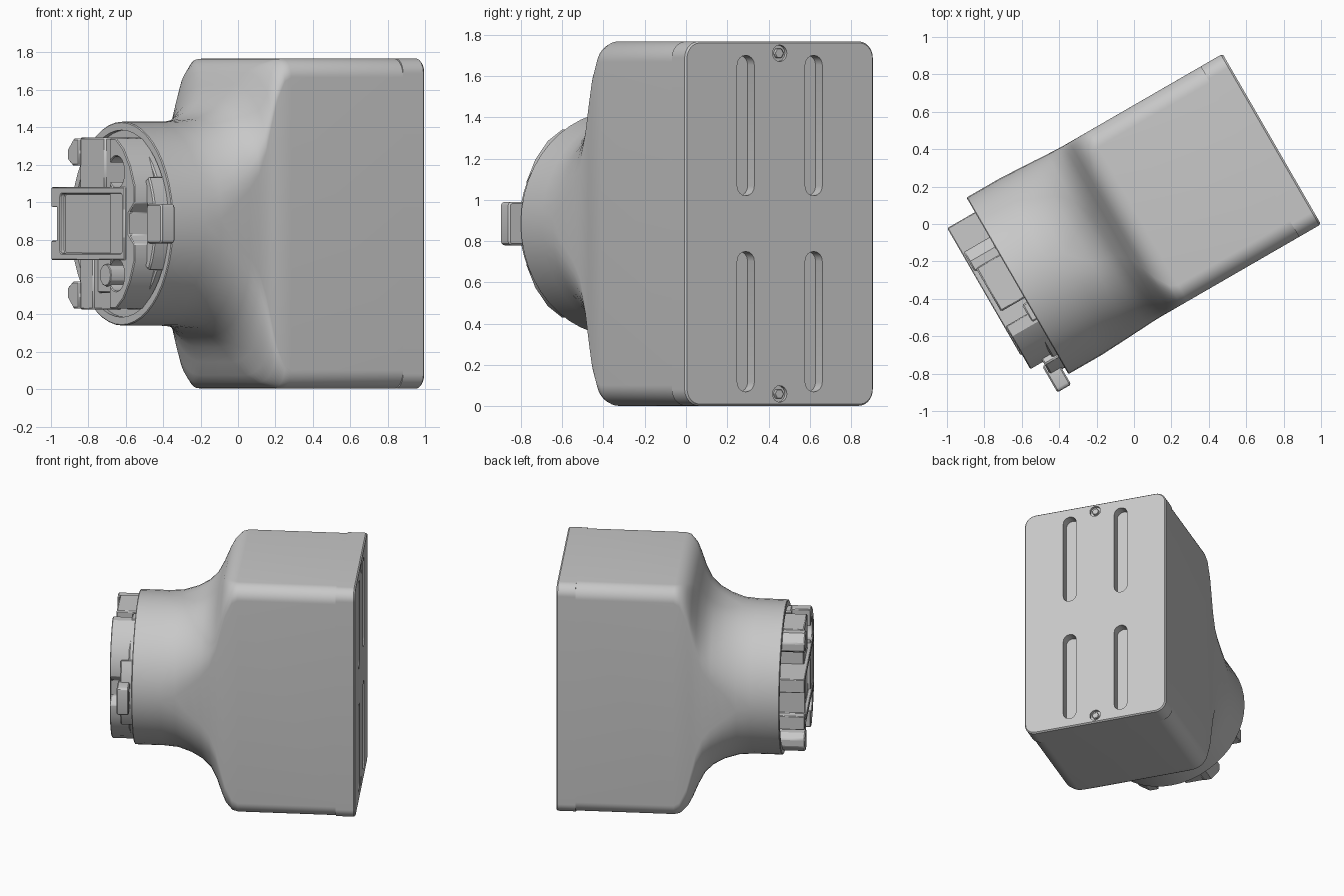
import bpy, bmesh, math
from mathutils import Matrix

if "Cube" in bpy.data.objects:
    bpy.data.objects.remove(bpy.data.objects["Cube"])

grey = bpy.data.materials.new("plain_grey")
grey.use_nodes = True
grey.diffuse_color = (0.58, 0.58, 0.58, 1)
grey.node_tree.nodes["Principled BSDF"].inputs["Base Color"].default_value = (0.58, 0.58, 0.58, 1)

# Local frame: first axis runs from coupling to lid, the others are across and up
PLACE = Matrix.Rotation(math.radians(30), 4, 'Z') @ Matrix.Translation((0, 0.025, 0.885))


def rounded(hw, hh, r, n=12, ca=0, cb=0):
    """Rounded rectangle outline; a circle when r equals both half sizes."""
    pts = []
    for k, (sx, sy) in enumerate([(1, 1), (-1, 1), (-1, -1), (1, -1)]):
        for i in range(n + 1):
            t = (k + i / n) * math.pi / 2
            pts.append((ca + sx * (hw - r) + r * math.cos(t),
                        cb + sy * (hh - r) + r * math.sin(t)))
    return pts


def disc(r, ca=0, cb=0, n=24):
    return [(ca + r * math.cos(i * math.tau / n), cb + r * math.sin(i * math.tau / n))
            for i in range(n)]


def rect(a0, a1, b0, b1):
    return [(a0, b0), (a1, b0), (a1, b1), (a0, b1)]


def flip(pts):
    return [(a, -b) for a, b in pts]


def symmetric(half):
    return half + flip(half)[::-1]


def loft(name, sections):
    """Closed skin through a list of (u, outline)."""
    bm = bmesh.new()
    rings = [[bm.verts.new((u, a, b)) for a, b in pts] for u, pts in sections]
    for p, q in zip(rings, rings[1:]):
        for i in range(len(p)):
            j = (i + 1) % len(p)
            bm.faces.new((p[i], p[j], q[j], q[i]))
    bm.faces.new(rings[0])
    bm.faces.new(rings[-1])
    bmesh.ops.remove_doubles(bm, verts=bm.verts, dist=0.0005)
    bmesh.ops.recalc_face_normals(bm, faces=bm.faces)
    bm.transform(PLACE)
    me = bpy.data.meshes.new(name)
    bm.to_mesh(me)
    bm.free()
    me.materials.append(grey)
    ob = bpy.data.objects.new(name, me)
    bpy.context.collection.objects.link(ob)
    return ob


def activate(ob):
    bpy.ops.object.select_all(action='DESELECT')
    ob.select_set(True)
    bpy.context.view_layer.objects.active = ob


def cut(ob, outline, u0, u1):
    cutter = loft("cutter", [(u0, outline), (u1, outline)])
    cutter.hide_render = True
    mod = ob.modifiers.new("cut", 'BOOLEAN')
    mod.operation = 'DIFFERENCE'
    mod.solver = 'EXACT'
    mod.object = cutter
    activate(ob)
    bpy.ops.object.modifier_apply(modifier=mod.name)
    bpy.data.objects.remove(cutter)


def smooth(ob, angle=30):
    activate(ob)
    bpy.ops.object.shade_smooth_by_angle(angle=math.radians(angle))


def prism(name, outline, u0, u1, cuts=(), bevel=0.008):
    ob = loft(name, [(u0, outline), (u1, outline)])
    for c in cuts:
        cut(ob, *c)
    if bevel:
        mod = ob.modifiers.new("soft_edges", 'BEVEL')
        mod.width = bevel
        mod.segments = 1
        mod.limit_method = 'ANGLE'
        mod.angle_limit = math.radians(45)
    smooth(ob)
    return ob


# Housing: round neck with a recessed end, blending into the tall box
stations = [
    (-0.68, 0.50, 0.50, 0.50), (-0.705, 0.50, 0.50, 0.50),
    (-0.705, 0.54, 0.54, 0.54), (-0.70, 0.545, 0.545, 0.545),
    (-0.50, 0.545, 0.545, 0.545), (-0.40, 0.54, 0.547, 0.52),
    (-0.30, 0.535, 0.56, 0.45), (-0.22, 0.53, 0.60, 0.42),
    (-0.16, 0.527, 0.66, 0.40), (-0.115, 0.526, 0.74, 0.36),
    (-0.08, 0.526, 0.81, 0.28), (-0.05, 0.526, 0.85, 0.20),
    (0.0, 0.526, 0.879, 0.12), (0.04, 0.526, 0.8825, 0.10),
    (0.73, 0.526, 0.8825, 0.10),
]
smooth(loft("housing", [(u, rounded(w, h, r)) for u, w, h, r in stations]), 35)

# Lid with four long slots and two screw wells
lid = loft("lid", [(0.73, rounded(0.526, 0.8825, 0.08)),
                   (0.855, rounded(0.526, 0.8825, 0.08)),
                   (0.865, rounded(0.518, 0.8745, 0.072))])
for side in (-1, 1):
    for level in (-1, 1):
        cut(lid, rounded(0.048, 0.34, 0.047, 4, side * 0.19, level * 0.475), 0.80, 0.9)
for level, word in ((-1, "lower"), (1, "upper")):
    cut(lid, disc(0.04, 0, level * 0.825, 16), 0.845, 0.9)
    prism(word + "_lid_screw", disc(0.026, 0, level * 0.825, 6), 0.84, 0.862, bevel=0.003)
smooth(lid)

# Coupling centre plate with a square pocket, a slot and an edge notch
prism("centre_plate", rect(-0.33, 0.455, -0.195, 0.195), -0.876, -0.67, [
    (rect(0.40, 0.5, -0.09, 0.09), -0.9, -0.6),
    (rounded(0.33, 0.16, 0.02, 3, 0.03, 0), -0.9, -0.846),
    (rounded(0.04, 0.135, 0.03, 3, -0.19, 0), -0.9, -0.79)])

# Curved mounting plate with two bolt holes, on a wider foot
half = [(-0.155, 0.455), (-0.22, 0.455), (-0.30, 0.40), (-0.37, 0.31),
        (-0.42, 0.20), (-0.42, 0.11), (-0.36, 0.06)]
prism("mounting_plate", symmetric(half), -0.868, -0.67,
      [(disc(0.085, -0.225, s * 0.275), -0.9, -0.75) for s in (-1, 1)])
foot = [(-0.10, 0.46), (-0.20, 0.46)] + [
    (-0.49 * math.cos(math.radians(t)), 0.49 * math.sin(math.radians(t)))
    for t in range(60, 4, -10)]
prism("mounting_foot", symmetric(foot), -0.735, -0.67)

# Arms above and below the centre plate, with side hooks
prism("upper_arm", rect(-0.075, 0.195, 0.18, 0.46), -0.85, -0.67)
prism("lower_arm", rect(0.05, 0.195, -0.46, -0.18), -0.85, -0.67)
prism("lower_block", rect(-0.09, 0.06, -0.37, -0.18), -0.82, -0.67)
prism("adjuster_knob", disc(0.06, -0.06, -0.275, 12), -0.84, -0.70, bevel=0.004)
hook = [(0.18, 0.455), (0.24, 0.455), (0.30, 0.40), (0.30, 0.34), (0.25, 0.31), (0.18, 0.31)]
prism("upper_hook", hook, -0.865, -0.67)
prism("lower_hook", flip(hook), -0.865, -0.67)

# Locking latch: arc segment and thumb tab
arc = [math.radians(t) for t in range(-30, 31, 6)]
latch = [(-0.505 * math.cos(t), 0.505 * math.sin(t)) for t in arc] + \
        [(-0.43 * math.cos(t), 0.43 * math.sin(t)) for t in reversed(arc)]
prism("locking_latch", latch, -0.79, -0.67)
prism("thumb_tab", rounded(0.08, 0.105, 0.02, 3, -0.52, 0), -0.805, -0.72)
